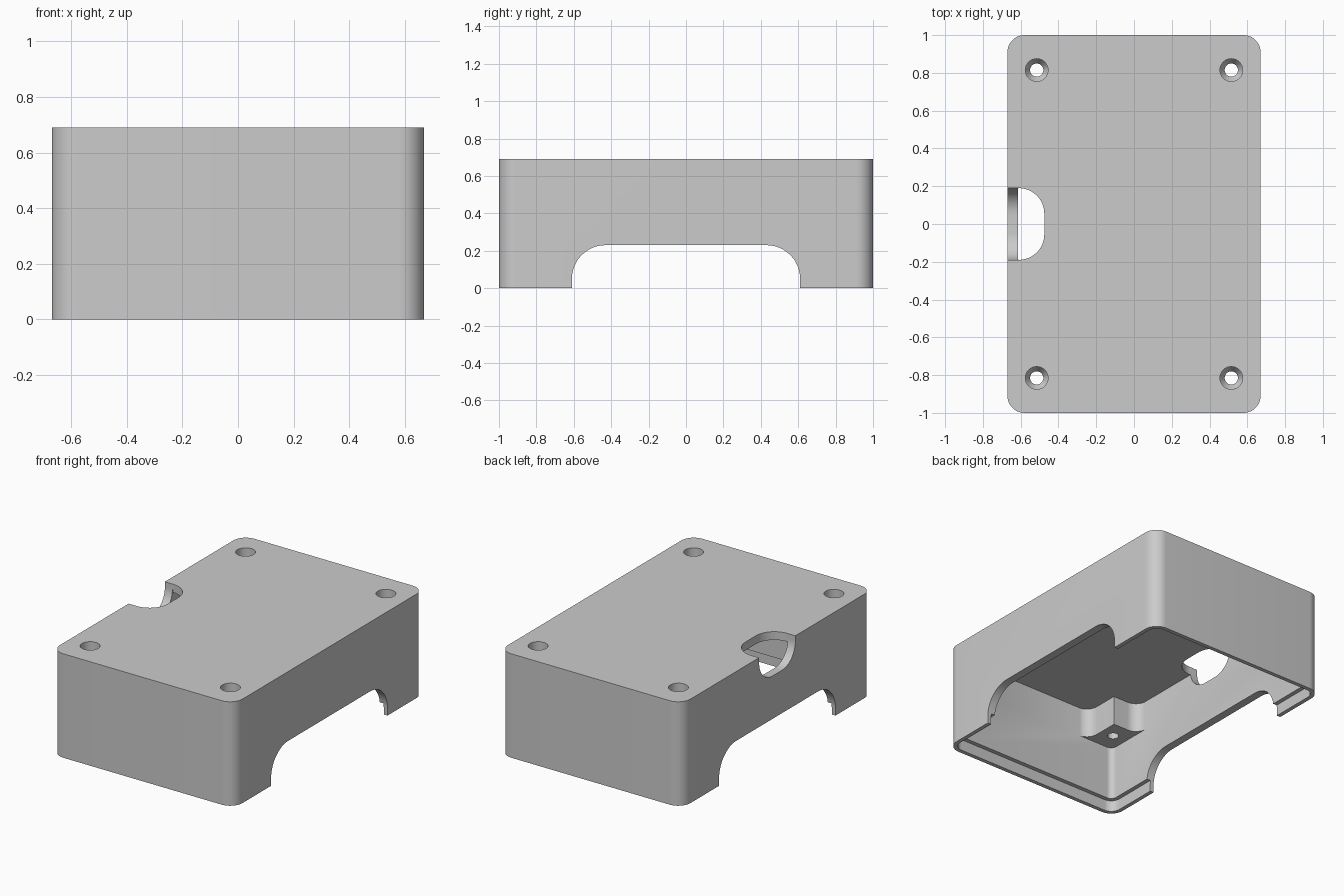
import bpy, bmesh
from math import sin, cos, pi, radians

if "Cube" in bpy.data.objects:
    bpy.data.objects.remove(bpy.data.objects["Cube"])

W, L, H = 0.67, 1.0, 0.69        # half width, half length, height
IX, IY, CEIL = 0.615, 0.945, 0.635  # inner walls and ceiling
BOSS_Z = 0.437

grey = bpy.data.materials.new("plain grey")
grey.use_nodes = True
grey.diffuse_color = (0.6, 0.6, 0.6, 1)
grey.node_tree.nodes["Principled BSDF"].inputs["Base Color"].default_value = (0.6, 0.6, 0.6, 1)


def arc(cx, cy, r, a0, a1, n=12):
    """Points on an arc, angles in degrees."""
    if r == 0:
        return [(cx, cy)]
    steps = [radians(a0 + (a1 - a0) * i / n) for i in range(n + 1)]
    return [(cx + r * cos(a), cy + r * sin(a)) for a in steps]


def rounded(x0, x1, y0, y1, radii):
    """Rectangle with corner radii: top right, top left, bottom left, bottom right."""
    a, b, c, d = radii
    return (arc(x1 - a, y1 - a, a, 0, 90) + arc(x0 + b, y1 - b, b, 90, 180)
            + arc(x0 + c, y0 + c, c, 180, 270) + arc(x1 - d, y0 + d, d, 270, 360))


def finish(name, bm):
    bmesh.ops.recalc_face_normals(bm, faces=bm.faces[:])
    mesh = bpy.data.meshes.new(name)
    bm.to_mesh(mesh)
    bm.free()
    mesh.materials.append(grey)
    ob = bpy.data.objects.new(name, mesh)
    bpy.context.collection.objects.link(ob)
    return ob


def prism(name, outline, lo, hi, axis="z"):
    """Extrude an outline along z, or a (y, z) outline along x."""
    bm = bmesh.new()
    place = (lambda p: (p[0], p[1], lo)) if axis == "z" else (lambda p: (lo, p[0], p[1]))
    face = bm.faces.new([bm.verts.new(place(p)) for p in outline])
    out = bmesh.ops.extrude_face_region(bm, geom=[face])
    verts = [g for g in out["geom"] if isinstance(g, bmesh.types.BMVert)]
    bmesh.ops.translate(bm, verts=verts, vec=(0, 0, hi - lo) if axis == "z" else (hi - lo, 0, 0))
    return finish(name, bm)


def screw_cutter(x, y):
    """Deep counterbore with a conical seat and a through hole."""
    profile = [(0, 0.8), (0.06, 0.8), (0.06, 0.56), (0.035, 0.52), (0.035, 0.3), (0, 0.3)]
    bm = bmesh.new()
    vs = [bm.verts.new((r, 0, z)) for r, z in profile]
    es = [bm.edges.new(pair) for pair in zip(vs, vs[1:])]
    bmesh.ops.spin(bm, geom=vs + es, cent=(0, 0, 0), axis=(0, 0, 1), angle=2 * pi, steps=32)
    bmesh.ops.remove_doubles(bm, verts=bm.verts[:], dist=0.0001)
    bmesh.ops.translate(bm, verts=bm.verts[:], vec=(x, y, 0))
    return finish("screw_cutter", bm)


def combine(target, tool, operation="DIFFERENCE"):
    mod = target.modifiers.new(tool.name, "BOOLEAN")
    mod.operation = operation
    mod.solver = "EXACT"
    mod.object = tool
    bpy.ops.object.select_all(action="DESELECT")
    bpy.context.view_layer.objects.active = target
    target.select_set(True)
    bpy.ops.object.modifier_apply(modifier=mod.name)
    bpy.data.objects.remove(tool)


# Outer body with rounded upright corners
case = prism("case_cover", rounded(-W, W, -L, L, [0.09] * 4), 0, H)

# Hollow inside and the stepped lip round the bottom rim
combine(case, prism("cavity", rounded(-IX, IX, -IY, IY, [0.04] * 4), -0.1, CEIL))
lip = 0.027
combine(case, prism("lip_cutter", rounded(lip - W, W - lip, lip - L, L - lip, [0.065] * 4), -0.1, 0.075))

# Corner screw bosses, blended into the walls, then drilled
corners = [(sx, sy) for sx in (-1, 1) for sy in (-1, 1)]
bx, by, fr = 0.425, 0.70, 0.08
IXe, IYe = IX + 0.001, IY + 0.001
boss = ([(bx, by)] + arc(IXe - fr, by - fr, fr, 90, 0)
        + [(IX + 0.02, by - fr), (IX + 0.02, IY + 0.02), (bx - fr, IY + 0.02)]
        + arc(bx - fr, IYe - fr, fr, 90, 0))
for sx, sy in corners:
    combine(case, prism("boss", [(sx * x, sy * y) for x, y in boss], BOSS_Z, CEIL + 0.02), "UNION")
for sx, sy in corners:
    combine(case, screw_cutter(sx * 0.515, sy * 0.815))

# Wide arched openings in both long sides
combine(case, prism("side_opening", rounded(-0.61, 0.61, -0.2, 0.23, [0.18, 0.18, 0, 0]), -1, 1, "x"))

# Rounded notch over the top edge of one long side
combine(case, prism("notch_wall", rounded(-0.19, 0.19, 0.515, 0.8, [0, 0, 0.14, 0.14]), -0.8, -0.605, "x"))
combine(case, prism("notch_top", rounded(-0.612, -0.475, -0.19, 0.19, [0.135, 0, 0, 0.135]), 0.6, 0.8))

case.select_set(True)
bpy.context.view_layer.objects.active = case
bpy.ops.object.shade_smooth_by_angle(angle=radians(30))
